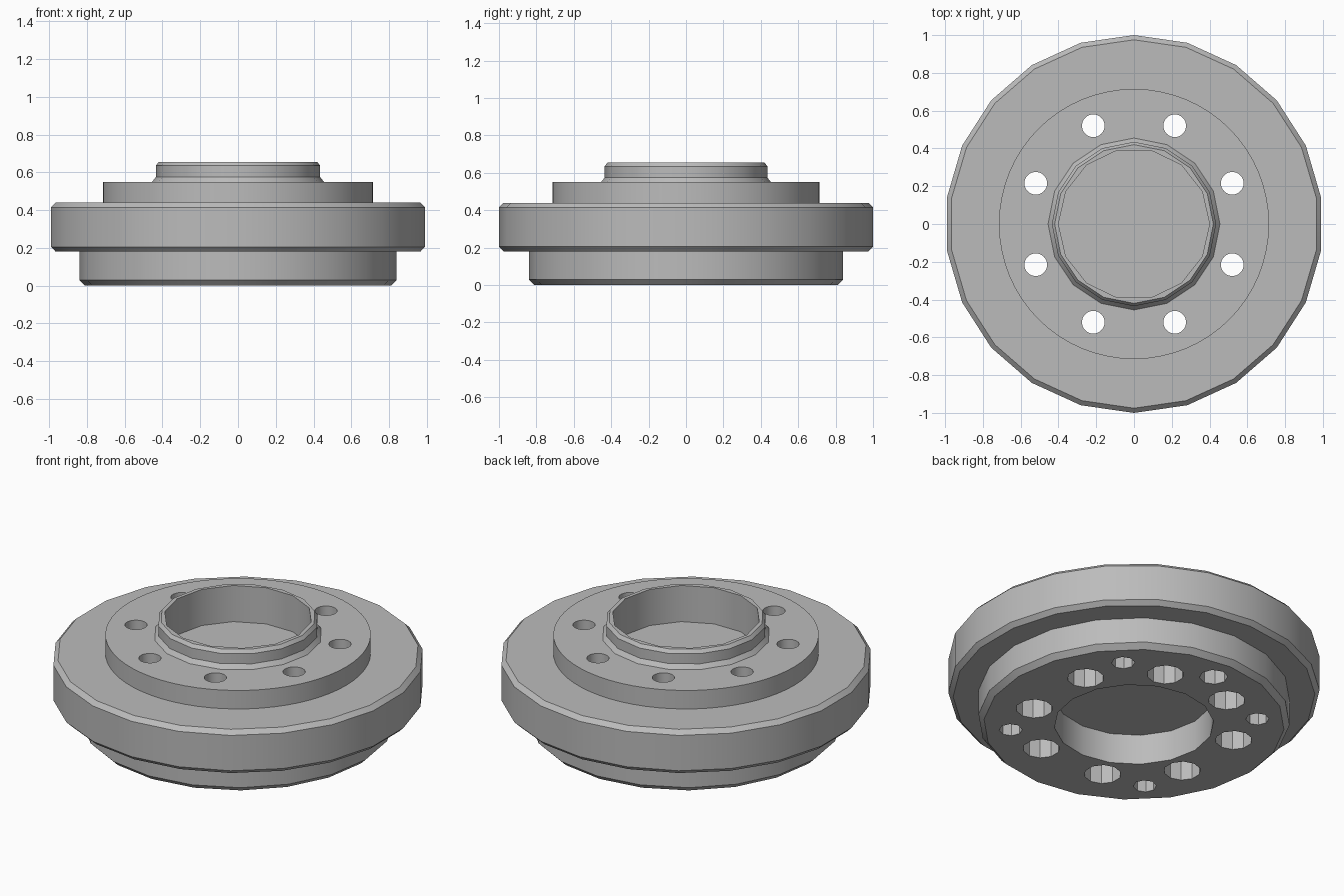
import bpy, bmesh
from math import sin, cos, pi, radians

if "Cube" in bpy.data.objects:
    bpy.data.objects.remove(bpy.data.objects["Cube"], do_unlink=True)

GREY = (0.5, 0.5, 0.5, 1)
metal = bpy.data.materials.new("plain grey metal")
metal.diffuse_color = GREY
metal.use_nodes = True
metal.node_tree.nodes["Principled BSDF"].inputs["Base Color"].default_value = GREY


def turn(bm, profile, sides, start=90, at=(0, 0)):
    """Turn a (radius, z) profile into a capped solid."""
    rings = []
    for r, z in profile:
        angles = [radians(start) + 2 * pi * i / sides for i in range(sides)]
        rings.append([bm.verts.new((at[0] + r * cos(a), at[1] + r * sin(a), z)) for a in angles])
    for low, high in zip(rings, rings[1:]):
        for i in range(sides):
            j = (i + 1) % sides
            bm.faces.new((low[i], low[j], high[j], high[i]))
    bm.faces.new(rings[0][::-1])
    bm.faces.new(rings[-1])


def finish(bm, name):
    mesh = bpy.data.meshes.new(name)
    bm.to_mesh(mesh)
    bm.free()
    mesh.materials.append(metal)
    ob = bpy.data.objects.new(name, mesh)
    bpy.context.collection.objects.link(ob)
    return ob


def solid(name, profile, sides, start=90):
    bm = bmesh.new()
    turn(bm, profile, sides, start)
    return finish(bm, name)


def drill(name, radius, low, high, sides, ring, angles):
    """Cutter made of one cylinder at each angle of a bolt circle."""
    bm = bmesh.new()
    for a in map(radians, angles):
        turn(bm, [(radius, low), (radius, high)], sides, 90, (ring * cos(a), ring * sin(a)))
    ob = finish(bm, name)
    ob.hide_render = True
    return ob


# Turned parts, stacked from the bottom up
base = solid("base_ring", [(0.81, 0), (0.84, 0.03), (0.84, 0.18)], 20)
flange = solid("flange", [(0.975, 0.18), (1, 0.205), (1, 0.415), (0.975, 0.44)], 22)
disc = solid("bolt_disc", [(0.715, 0.44), (0.715, 0.55)], 64)
collar = solid("collar", [(0.455, 0.55), (0.435, 0.575), (0.435, 0.635), (0.42, 0.655)], 16)

# Cutters
bolts = [22.5 + 45 * i for i in range(8)]
recess = drill("recess_cutter", 0.43, -0.1, 0.3, 16, 0, [0])
bore = solid("bore_cutter", [(0.4, 0.3), (0.4, 0.9)], 14, 0)
bore.hide_render = True
bolt_holes = drill("bolt_hole_cutter", 0.06, -0.2, 0.8, 32, 0.563, bolts)
counterbores = drill("counterbore_cutter", 0.1, -0.1, 0.3, 10, 0.563, bolts)
small_holes = drill("small_hole_cutter", 0.063, -0.1, 0.25, 8, 0.667, range(45, 360, 90))
pin_hole = drill("pin_hole_cutter", 0.077, -0.1, 0.25, 8, 0.667, [90])

cuts = {
    base: [recess, counterbores, small_holes, pin_hole],
    flange: [counterbores, bolt_holes],
    disc: [bore, bolt_holes],
    collar: [bore],
}

# Cut the holes, then smooth the round walls
for part, cutters in cuts.items():
    bpy.ops.object.select_all(action="DESELECT")
    part.select_set(True)
    bpy.context.view_layer.objects.active = part
    for cutter in cutters:
        mod = part.modifiers.new("cut", "BOOLEAN")
        mod.operation = "DIFFERENCE"
        mod.solver = "EXACT"
        mod.object = cutter
        bpy.ops.object.modifier_apply(modifier=mod.name)
    bpy.ops.object.shade_smooth_by_angle(angle=radians(30))

for cutter in {c for cutters in cuts.values() for c in cutters}:
    bpy.data.objects.remove(cutter, do_unlink=True)
